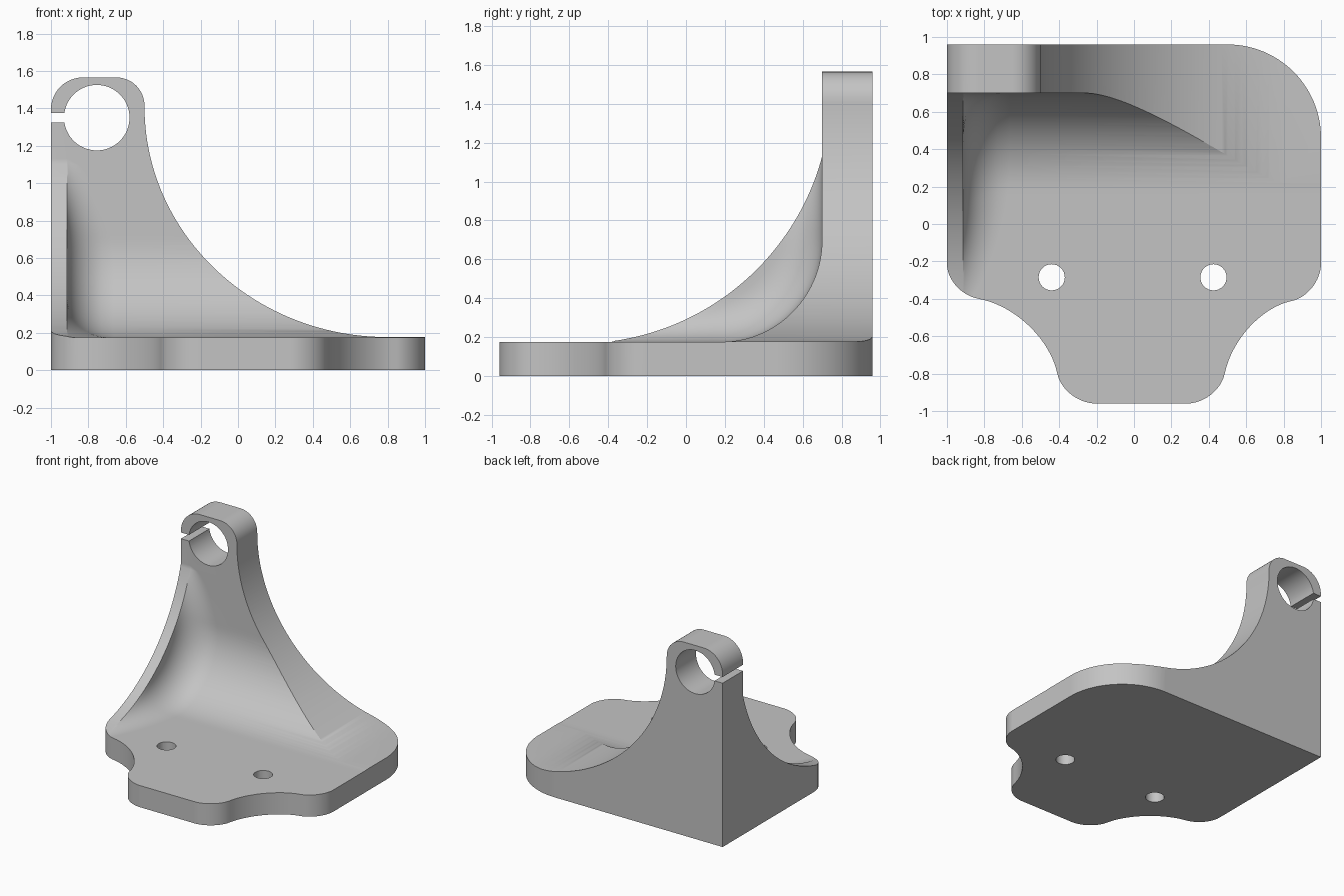
import bpy, bmesh, math
from mathutils import Vector

if "Cube" in bpy.data.objects:
    bpy.data.objects.remove(bpy.data.objects["Cube"], do_unlink=True)

FLOOR, WALL_X, WALL_Y = 0.175, -0.915, 0.70


def corner(p0, c, p1, n=12):
    """Rounded corner from p0 to p1, tangent to both lines through c."""
    p0, c, p1 = Vector(p0), Vector(c), Vector(p1)
    a, b = p0.lerp(c, 0.5523), p1.lerp(c, 0.5523)
    pts = []
    for i in range(n + 1):
        t = i / n
        s = 1 - t
        pts.append(s**3 * p0 + 3 * s * s * t * a + 3 * s * t * t * b + t**3 * p1)
    return pts


def finish(name, bm):
    bmesh.ops.remove_doubles(bm, verts=bm.verts, dist=1e-5)
    bmesh.ops.recalc_face_normals(bm, faces=bm.faces)
    mesh = bpy.data.meshes.new(name)
    bm.to_mesh(mesh)
    bm.free()
    obj = bpy.data.objects.new(name, mesh)
    bpy.context.collection.objects.link(obj)
    return obj


def prism(name, pts, axis, lo, hi):
    """Extrude a 2D outline along y (outline in xz) or z (outline in xy)."""
    bm = bmesh.new()
    place = (lambda p: (p[0], lo, p[1])) if axis == 'Y' else (lambda p: (p[0], p[1], lo))
    face = bm.faces.new([bm.verts.new(place(p)) for p in pts])
    move = Vector((0, hi - lo, 0)) if axis == 'Y' else Vector((0, 0, hi - lo))
    ext = bmesh.ops.extrude_face_region(bm, geom=[face])["geom"]
    bmesh.ops.translate(bm, vec=move, verts=[v for v in ext if isinstance(v, bmesh.types.BMVert)])
    if not any(f.is_valid and f is face for f in bm.faces):
        bmesh.ops.holes_fill(bm, edges=bm.edges)
    return finish(name, bm)


def circle(x, y, r, n=48):
    return [(x + r * math.cos(i * math.tau / n), y + r * math.sin(i * math.tau / n)) for i in range(n)]


def resample(pts, n):
    """Even spacing along a polyline."""
    pts = [Vector(p) for p in pts]
    lens = [0.0]
    for a, b in zip(pts, pts[1:]):
        lens.append(lens[-1] + (b - a).length)
    out, k = [], 0
    for i in range(n + 1):
        d = lens[-1] * i / n
        while k < len(pts) - 2 and lens[k + 1] < d:
            k += 1
        out.append(pts[k].lerp(pts[k + 1], (d - lens[k]) / max(lens[k + 1] - lens[k], 1e-9)))
    return out


def pocket():
    """Space in front of the bracket: outside the side rib, and a filleted hollow behind it."""
    n, steps, r = 56, 10, 0.25
    cy, cz, rad = -0.555, 1.467, 1.3
    a0, a1 = math.atan2(1.13 - cz, WALL_Y - cy), math.atan2(FLOOR - cz, -0.41 - cy)
    rib = [Vector((cy + rad * math.cos(a0 + (a1 - a0) * i / n),
                   cz + rad * math.sin(a0 + (a1 - a0) * i / n))) for i in range(n + 1)]
    back = [(WALL_Y, 1.13)] + corner((WALL_Y, 0.70), (WALL_Y, FLOOR), (0.18, FLOOR), 32) + [(-0.41, FLOOR)]
    back = resample(back, n)
    rib[0], rib[-1] = back[0].copy(), back[-1].copy()
    start, end, apex = Vector((WALL_Y, 1.8)), Vector((-1.2, FLOOR)), Vector((-1.2, 1.8))
    rib, back = [start] + rib + [end], [start] + back + [end]

    def fillet(d):
        return r - math.sqrt(r * r - (r - d) ** 2) if d < r else 0.0

    bm = bmesh.new()
    rows = []
    for p, q in zip(rib, back):
        h = (p - q).length
        ring = [(1.2, q)]
        for j in range(steps + 1):
            v = (j / steps) ** 1.5
            ring.append((WALL_X + fillet(v * h) - fillet(h), q.lerp(p, v)))
        ring += [(-1.2, p), (-1.2, apex), (1.2, apex)]
        rows.append([bm.verts.new((x, s.x, s.y)) for x, s in ring])
    m = len(rows[0])
    for a, b in zip(rows, rows[1:]):
        for j in range(m):
            k = (j + 1) % m
            bm.faces.new((a[j], a[k], b[k], b[j]))
    bm.faces.new(rows[0])
    bm.faces.new(rows[-1])
    return finish("pocket_cutter", bm)


def combine(obj, tool, operation):
    mod = obj.modifiers.new("cut", 'BOOLEAN')
    mod.operation, mod.object, mod.solver = operation, tool, 'EXACT'
    bpy.context.view_layer.objects.active = obj
    bpy.ops.object.modifier_apply(modifier=mod.name)
    bpy.data.objects.remove(tool, do_unlink=True)


# Front silhouette: base, sweeping upright and rounded head
front = [(-1.2, 0), (1.2, 0), (1.2, 0.177)]
front += corner((0.80, 0.177), (-0.5, 0.177), (-0.5, 1.41), 56)
front += corner((-0.5, 1.415), (-0.5, 1.565), (-0.65, 1.565))
front += corner((-0.83, 1.565), (-1, 1.565), (-1, 1.395)) + [(-1.2, 1.39)]
bracket = prism("bracket", front, 'Y', -1.2, 1.2)

# Base outline seen from above: rounded corners and a narrow front tongue
plan = [(-1, 0.96)]
plan += corner((-1, -0.21), (-1, -0.37), (-0.83, -0.40))
plan += corner((-0.83, -0.40), (-0.48, -0.465), (-0.41, -0.80), 20)[1:]
plan += corner((-0.41, -0.80), (-0.375, -0.96), (-0.20, -0.96))[1:]
plan += corner((0.28, -0.96), (0.45, -0.96), (0.485, -0.80))
plan += corner((0.485, -0.80), (0.555, -0.465), (0.85, -0.41), 20)[1:]
plan += corner((0.85, -0.41), (1, -0.37), (1, -0.21))[1:]
plan += corner((1, 0.46), (1, 0.96), (0.5, 0.96), 28)
combine(bracket, prism("plan_cutter", plan, 'Z', -0.5, 2), 'INTERSECT')
combine(bracket, pocket(), 'DIFFERENCE')

# Clamp bore, clamp slot and bolt holes
slot = [(-1.2, 1.325), (-0.8, 1.325), (-0.8, 1.375), (-1.2, 1.375)]
combine(bracket, prism("bore_cutter", circle(-0.755, 1.35, 0.175, 64), 'Y', 0.5, 1.2), 'DIFFERENCE')
combine(bracket, prism("slot_cutter", slot, 'Y', 0.5, 1.2), 'DIFFERENCE')
for x in (-0.44, 0.425):
    combine(bracket, prism("bolt_cutter", circle(x, -0.285, 0.07, 32), 'Z', -0.2, 0.5), 'DIFFERENCE')

# Grey finish and shading
grey = bpy.data.materials.new("plain grey")
grey.use_nodes = True
grey.diffuse_color = (0.55, 0.55, 0.55, 1)
grey.node_tree.nodes["Principled BSDF"].inputs["Base Color"].default_value = grey.diffuse_color
bracket.data.materials.clear()
bracket.data.materials.append(grey)
bpy.ops.object.select_all(action='DESELECT')
bracket.select_set(True)
bpy.context.view_layer.objects.active = bracket
bpy.ops.object.shade_smooth_by_angle(angle=math.radians(25))
weighted = bracket.modifiers.new("even_shading", 'WEIGHTED_NORMAL')
weighted.keep_sharp = True
